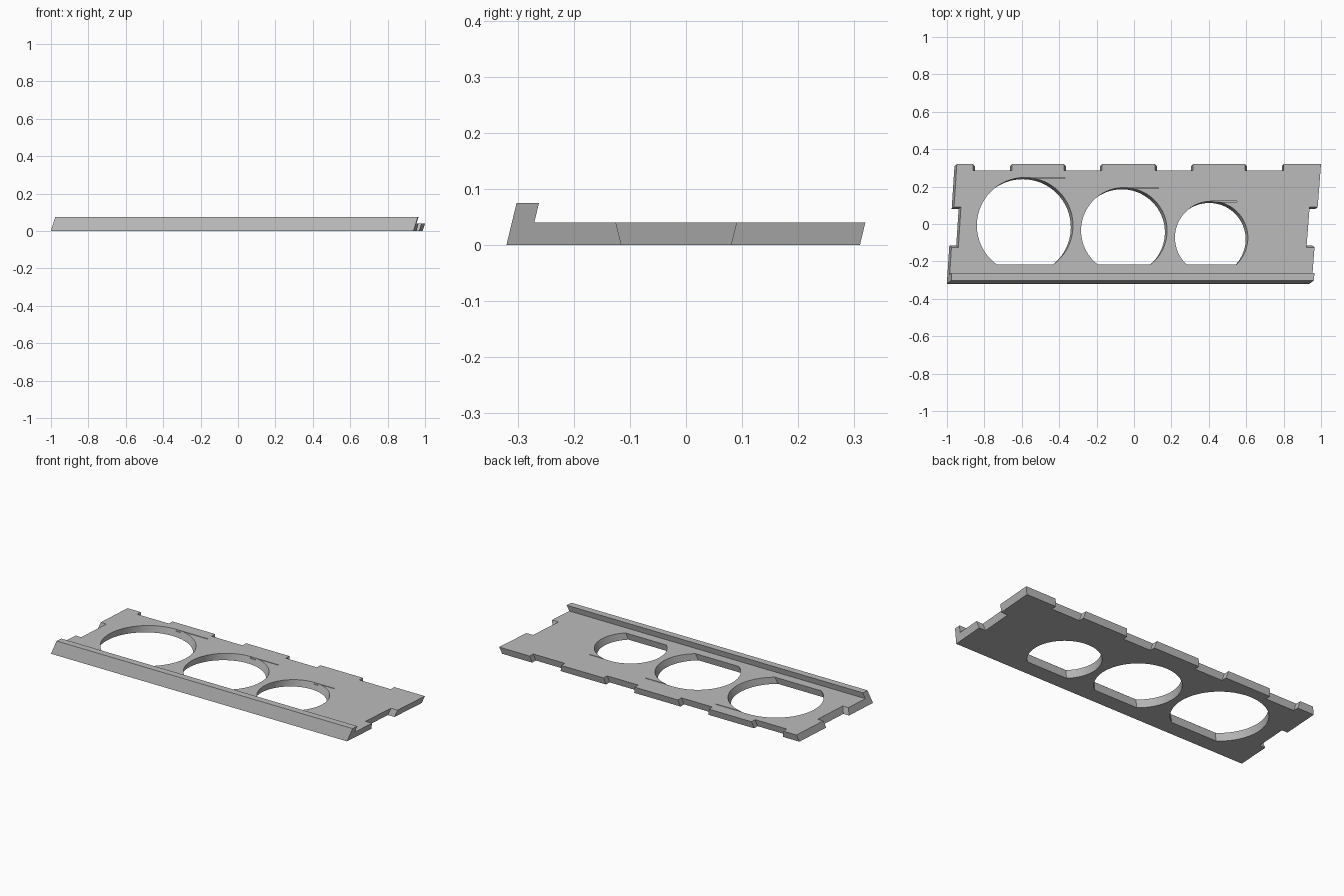
import bpy, bmesh, math

cube = bpy.data.objects.get("Cube")
if cube:
    bpy.data.objects.remove(cube, do_unlink=True)

grey = bpy.data.materials.new("plain grey")
grey.use_nodes = True
colour = (0.5, 0.5, 0.5, 1)
grey.diffuse_color = colour
grey.node_tree.nodes["Principled BSDF"].inputs["Base Color"].default_value = colour

THICK, HEIGHT = 0.04, 0.075
LEAN_X, LEAN_Y = 0.3, 0.24      # sideways drift of every wall per unit of height
FRONT, SEAM, BACK = -0.32, -0.28, 0.31


def left_edge(y, z):
    return -0.98 + 0.065 * y + LEAN_X * z


def right_edge(y, z):
    return 0.963 + 0.078 * y + LEAN_X * z


def loft(name, lower, upper):
    """Solid between two matching loops of 3D points."""
    bm = bmesh.new()
    a = [bm.verts.new(p) for p in lower]
    b = [bm.verts.new(p) for p in upper]
    bm.faces.new(a[::-1])
    bm.faces.new(b)
    for i in range(len(a)):
        j = (i + 1) % len(a)
        bm.faces.new((a[i], a[j], b[j], b[i]))
    bmesh.ops.recalc_face_normals(bm, faces=bm.faces)
    mesh = bpy.data.meshes.new(name)
    bm.to_mesh(mesh)
    bm.free()
    mesh.materials.append(grey)
    obj = bpy.data.objects.new(name, mesh)
    bpy.context.collection.objects.link(obj)
    return obj


def cut(target, cutter):
    cutter.hide_render = True
    mod = target.modifiers.new("cut", 'BOOLEAN')
    mod.operation, mod.solver, mod.object = 'DIFFERENCE', 'EXACT', cutter
    bpy.context.view_layer.objects.active = target
    bpy.ops.object.modifier_apply(modifier=mod.name)
    bpy.data.objects.remove(cutter, do_unlink=True)


# Plate outline with notches that widen towards the top
def outline(z):
    flare = 0.25 * (z - THICK)
    dy = LEAN_Y * z
    low, high = -0.115 - flare - 0.01, 0.09 + flare
    front, back, notch = SEAM + dy, BACK + dy, BACK + dy - 0.033
    pts = [(left_edge(front, z), front), (right_edge(front, z), front)]
    for y, inset in ((low, 0), (low, 0.043), (high, 0.043), (high, 0)):
        pts.append((right_edge(y, z) - inset, y))
    pts.append((right_edge(back, z), back))
    for x0, x1 in ((0.594, 0.8), (0.112, 0.316), (-0.374, -0.171), (-0.861, -0.653)):
        x0, x1 = x0 - flare, x1 + flare
        pts += [(x1, back), (x1, notch), (x0, notch), (x0, back)]
    pts.append((left_edge(back, z), back))
    for y, inset in ((high, 0), (high, 0.037), (low, 0.037), (low, 0)):
        pts.append((left_edge(y, z) + inset, y))
    return [(x, y, z) for x, y in pts]


plate = loft("plate", outline(0), outline(THICK))

# Leaning round openings with a flat front, each with a fine tangent slit
for cx, cy, r, slit_end in ((-0.583, -0.008, 0.257, -0.37),
                            (-0.053, -0.035, 0.23, 0.13),
                            (0.414, -0.073, 0.195, 0.55)):
    start = math.asin((-0.216 - cy) / r)
    sweep = math.pi - 2 * start
    n = 80

    def ring(z):
        dx, dy = LEAN_X * (z - THICK), LEAN_Y * (z - THICK)
        return [(cx + dx + r * math.cos(start + sweep * i / n),
                 cy + dy + r * math.sin(start + sweep * i / n), z)
                for i in range(n + 1)]

    cut(plate, loft("opening_cutter", ring(-0.02), ring(THICK + 0.02)))

    top = cy + r
    slit = [(cx, top - 0.005), (slit_end, top - 0.005), (slit_end, top), (cx, top)]
    cut(plate, loft("slit_cutter", [(x, y, THICK - 0.01) for x, y in slit],
                    [(x, y, THICK + 0.01) for x, y in slit]))

# Raised leaning rail along the front
profile = [(FRONT, 0), (SEAM, 0), (SEAM + LEAN_Y * HEIGHT, HEIGHT),
           (FRONT + LEAN_Y * HEIGHT, HEIGHT)]
rail = loft("front_rail", [(left_edge(y, z), y, z) for y, z in profile],
            [(right_edge(y, z), y, z) for y, z in profile])

# Smooth the opening walls while keeping edges sharp
bpy.ops.object.select_all(action='DESELECT')
plate.select_set(True)
bpy.context.view_layer.objects.active = plate
bpy.ops.object.shade_smooth_by_angle(angle=math.radians(25))
